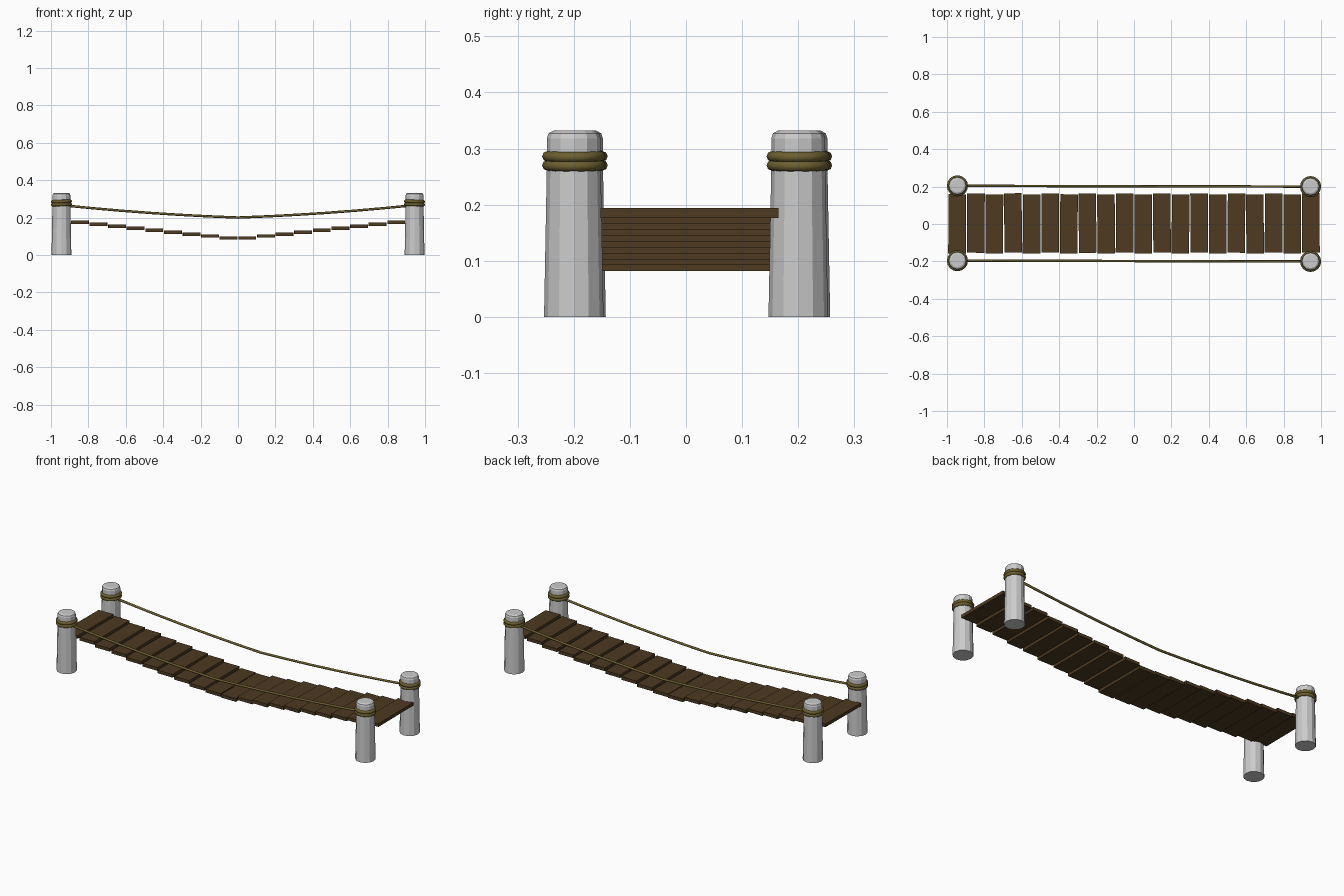
import bpy, bmesh, math, random
from mathutils import Vector, Matrix

if "Cube" in bpy.data.objects:
    bpy.data.objects.remove(bpy.data.objects["Cube"])

random.seed(4)


def material(name, rgb):
    m = bpy.data.materials.new(name)
    m.diffuse_color = (*rgb, 1)
    m.use_nodes = True
    m.node_tree.nodes["Principled BSDF"].inputs["Base Color"].default_value = m.diffuse_color
    return m


WOOD = material("wood", (0.075, 0.042, 0.015))
ROPE = material("rope", (0.15, 0.115, 0.03))


def finish(name, bm, mat=None, smooth=False):
    bmesh.ops.recalc_face_normals(bm, faces=bm.faces)
    me = bpy.data.meshes.new(name)
    bm.to_mesh(me)
    bm.free()
    ob = bpy.data.objects.new(name, me)
    bpy.context.collection.objects.link(ob)
    if mat:
        me.materials.append(mat)
    for p in me.polygons:
        p.use_smooth = smooth
    return ob


def skin(bm, rings, closed=False):
    """Bridge successive vertex loops; cap the ends unless the path is closed."""
    n = len(rings[0])
    pairs = list(zip(rings, rings[1:] + rings[:1])) if closed else list(zip(rings, rings[1:]))
    for a, b in pairs:
        for i in range(n):
            j = (i + 1) % n
            bm.faces.new((a[i], a[j], b[j], b[i]))
    if not closed:
        bm.faces.new(rings[0])
        bm.faces.new(rings[-1])


def circle(i, n):
    a = 2 * math.pi * i / n
    return math.cos(a), math.sin(a)


# Stone post: lathed 12-sided profile with a chamfered top
def post(name, x, y):
    bm = bmesh.new()
    profile = [(0.053, 0), (0.048, 0.27), (0.048, 0.318), (0.045, 0.327), (0.036, 0.332)]
    rings = [[bm.verts.new((x + r * c, y + r * s, z))
              for c, s in (circle(i, 12) for i in range(12))] for r, z in profile]
    skin(bm, rings)
    finish(name, bm)


# Rope winding round a post
def rope_ring(name, x, y, z, tilt):
    bm = bmesh.new()
    rings = []
    for i in range(16):
        c, s = circle(i, 16)
        rings.append([bm.verts.new(((0.047 + 0.0095 * u) * c, (0.047 + 0.0095 * u) * s, 0.0095 * v))
                      for u, v in (circle(k, 8) for k in range(8))])
    skin(bm, rings, closed=True)
    bm.transform(Matrix.Translation((x, y, z)) @ Matrix.Rotation(tilt, 4, 'Y'))
    finish(name, bm, ROPE, True)


# Sagging hand rope with a soft kink at mid span
def hand_rope(name, y0, y1):
    bm = bmesh.new()
    rings = []
    for k in range(13):
        t = k / 12
        x = -0.945 + 1.89 * t
        z = 0.2 + 0.0355 * abs(x) + 0.037 * x * x
        y = y0 + (y1 - y0) * t
        rings.append([bm.verts.new((x, y + 0.0065 * c, z + 0.0065 * s))
                      for c, s in (circle(i, 8) for i in range(8))])
    skin(bm, rings)
    finish(name, bm, ROPE, True)


# Posts, windings and ropes
for end, sx, dy in (("left", -1, 0.004), ("right", 1, 0.0)):
    for side, sy in (("front", -1), ("back", 1)):
        x, y = 0.944 * sx, 0.2 * sy + dy
        post(f"{end}_{side}_post", x, y)
        rope_ring(f"{end}_{side}_lower_winding", x, y, 0.27, 0.03 * sx)
        rope_ring(f"{end}_{side}_upper_winding", x, y, 0.286, 0.03 * sx)
for side, sy in (("front", -1), ("back", 1)):
    hand_rope(f"{side}_hand_rope", 0.2 * sy + 0.004, 0.2 * sy)

# Deck planks: level boards stepping down to mid span
for i in range(20):
    k = abs(i - 9.5) - 0.5
    bm = bmesh.new()
    bmesh.ops.create_cube(bm, size=1)
    bm.transform(Matrix.Translation(((i - 9.5) * 0.0995, 0.001 + (0.005 if i % 2 else -0.001) * random.uniform(0.6, 1), 0.0905 + 0.0105 * k))
                 @ Matrix.Rotation(random.uniform(-0.01, 0.01), 4, 'Z')
                 @ Matrix.Diagonal((0.094, 0.317, 0.018, 1)))
    finish(f"plank_{i + 1}", bm, WOOD)
